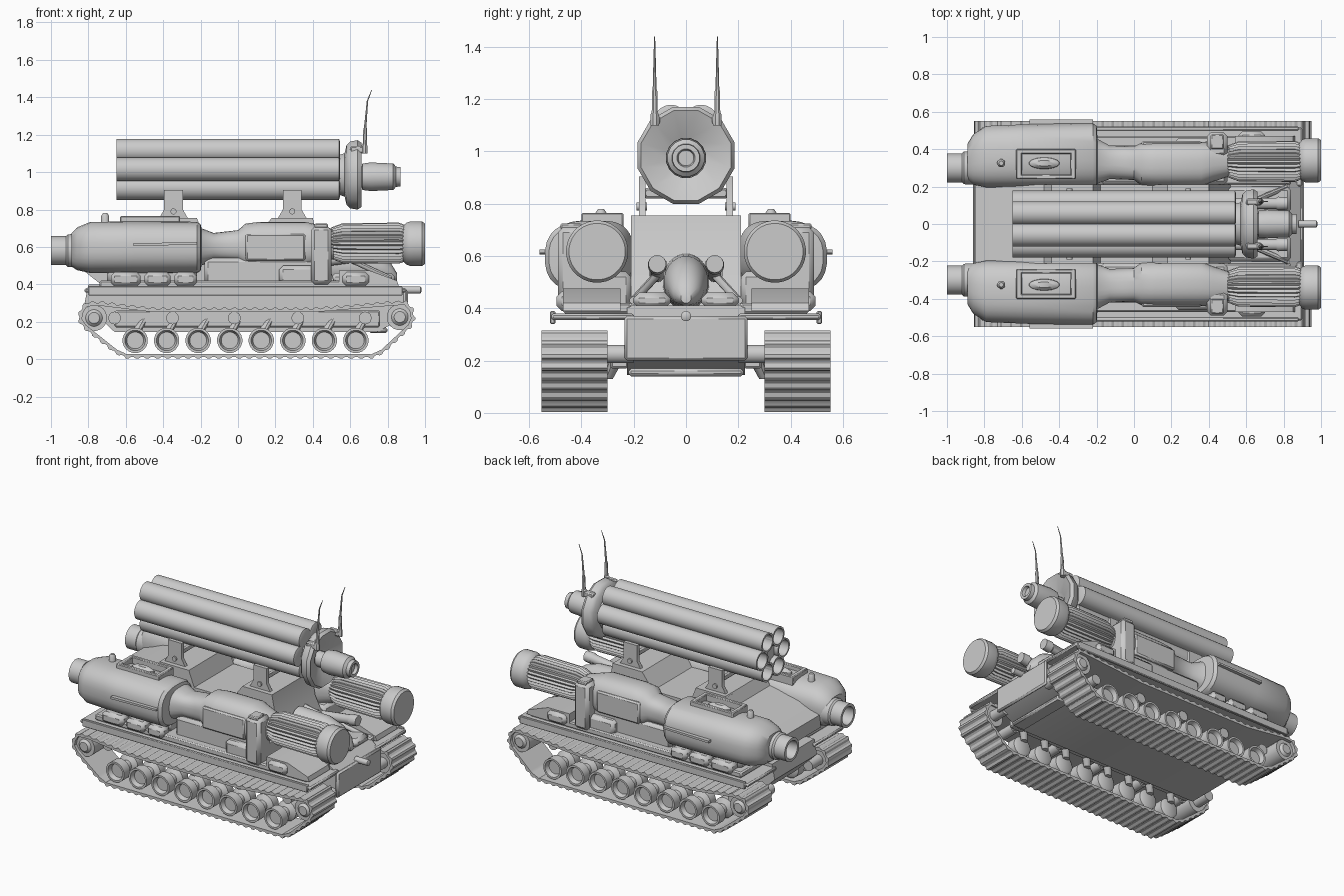
import bpy, bmesh, math
from mathutils import Vector


def finish(name, bm, angle=35):
    bmesh.ops.recalc_face_normals(bm, faces=bm.faces[:])
    me = bpy.data.meshes.new(name)
    bm.to_mesh(me)
    bm.free()
    for p in me.polygons:
        p.use_smooth = True
    me.set_sharp_from_angle(angle=math.radians(angle))
    ob = bpy.data.objects.new(name, me)
    bpy.context.collection.objects.link(ob)
    return ob


def place(axis, a, u, v):
    return {'x': (a, u, v), 'y': (u, a, v), 'z': (u, v, a)}[axis]


def loft(name, secs, axis='x', n=24, power=1.0, ridge=0.0):
    """Join elliptical sections (along, centre u, centre v, radius u, radius v)."""
    bm = bmesh.new()
    rings = []
    for a, cu, cv, ru, rv in secs:
        ring = []
        for i in range(n):
            t = 2 * math.pi * (i + 0.5) / n
            c, s = math.cos(t), math.sin(t)
            k = 1 - ridge * (i % 2)
            c = math.copysign(abs(c) ** power, c) * k
            s = math.copysign(abs(s) ** power, s) * k
            ring.append(bm.verts.new(place(axis, a, cu + ru * c, cv + rv * s)))
        rings.append(ring)
    for r0, r1 in zip(rings, rings[1:]):
        for i in range(n):
            j = (i + 1) % n
            bm.faces.new((r0[i], r0[j], r1[j], r1[i]))
    bm.faces.new(rings[0])
    bm.faces.new(rings[-1])
    return finish(name, bm)


def round_part(name, u, v, prof, axis='x', n=24):
    return loft(name, [(a, u, v, r, r) for a, r in prof], axis, n)


def prism(name, pts, y0, y1):
    """Extrude an x-z outline between two y values."""
    bm = bmesh.new()
    a = [bm.verts.new((x, y0, z)) for x, z in pts]
    b = [bm.verts.new((x, y1, z)) for x, z in pts]
    n = len(pts)
    for i in range(n):
        j = (i + 1) % n
        bm.faces.new((a[i], a[j], b[j], b[i]))
    bm.faces.new(a)
    bm.faces.new(b)
    return finish(name, bm)


def box(name, x0, x1, y0, y1, z0, z1, bevel=0.008):
    ob = prism(name, [(x0, z0), (x1, z0), (x1, z1), (x0, z1)], y0, y1)
    if bevel:
        m = ob.modifiers.new("bevel", 'BEVEL')
        m.width, m.segments = bevel, 1
    return ob


def resample(pts, count):
    pts = [Vector(p) for p in pts]
    segs = list(zip(pts, pts[1:] + pts[:1]))
    total = sum((b - a).length for a, b in segs)
    out = []
    for k in range(count):
        d = total * k / count
        for a, b in segs:
            L = (b - a).length
            if d <= L:
                out.append((a + (b - a) * d / L, (b - a).normalized()))
                break
            d -= L
    return out


def track(name, path, y0, y1):
    """Closed belt whose outside is stepped into cleats."""
    bm = bmesh.new()
    rings = []
    for k, (p, t) in enumerate(resample(path, 288)):
        nrm = Vector((t.y, -t.x))
        o = p + nrm * (0.0 if k % 4 < 2 else -0.009)
        q = p - nrm * 0.024
        rings.append([bm.verts.new(c) for c in
                      ((o.x, y0, o.y), (o.x, y1, o.y), (q.x, y1, q.y), (q.x, y0, q.y))])
    for r0, r1 in zip(rings, rings[1:] + rings[:1]):
        for i in range(4):
            j = (i + 1) % 4
            bm.faces.new((r0[i], r0[j], r1[j], r1[i]))
    return finish(name, bm, 25)


# Hull and centre bodywork
prism("hull", [(-0.80, 0.40), (-0.82, 0.30), (-0.66, 0.145), (0.74, 0.145),
               (0.89, 0.22), (0.90, 0.36), (0.83, 0.41)], -0.225, 0.225)
prism("centre_saddle", [(-0.72, 0.39), (-0.86, 0.50), (-0.85, 0.58), (-0.70, 0.64), (-0.48, 0.68),
                        (-0.44, 0.755), (-0.22, 0.755), (-0.18, 0.65), (0.10, 0.65), (0.18, 0.755),
                        (0.40, 0.755), (0.43, 0.60), (0.50, 0.46), (0.52, 0.39)], -0.21, 0.21)
box("bow_plate", 0.885, 0.91, -0.235, 0.235, 0.20, 0.37, 0.01)
box("bow_skid", 0.70, 0.80, -0.22, 0.22, 0.14, 0.17, 0.01)
round_part("tow_pin", 0, 0.37, [(0.88, 0.02), (0.975, 0.02), (0.98, 0.012)], n=12)
loft("bow_dome", [(0.45, 0, 0.50, 0.09, 0.11), (0.66, 0, 0.50, 0.085, 0.10), (0.76, 0, 0.485, 0.07, 0.08),
                  (0.82, 0, 0.46, 0.05, 0.05), (0.85, 0, 0.44, 0.02, 0.02)])

# Launcher tubes in a ring of six
CZ = 1.015
for i in range(6):
    t = math.radians(60 * i)
    round_part("launch_tube", 0.115 * math.cos(t), CZ + 0.115 * math.sin(t),
               [(-0.45, 0.052), (-0.65, 0.052), (-0.65, 0.064), (0.54, 0.064), (0.545, 0.05)])
round_part("launcher_core", 0, CZ, [(-0.62, 0.06), (0.60, 0.06)])
round_part("launcher_disc", 0, 0.985,
           [(0.54, 0.11), (0.57, 0.12), (0.58, 0.165), (0.60, 0.185), (0.64, 0.192), (0.66, 0.178),
            (0.655, 0.165), (0.62, 0.07), (0.60, 0.04)], n=12)
round_part("launcher_motor", 0, 0.975,
           [(0.59, 0.05), (0.66, 0.05), (0.665, 0.072), (0.71, 0.078), (0.83, 0.072), (0.845, 0.055),
            (0.87, 0.053), (0.87, 0.035), (0.85, 0.03)], n=16)

TRACK = [(-0.60, 0.003), (0.72, 0.003), (0.78, 0.03), (0.93, 0.17), (0.95, 0.215), (0.94, 0.27),
         (0.90, 0.315), (0.82, 0.31), (0.40, 0.275), (-0.45, 0.275), (-0.74, 0.31), (-0.82, 0.305),
         (-0.85, 0.26), (-0.86, 0.21), (-0.83, 0.165), (-0.66, 0.03)]

for s, side in ((-1, "front"), (1, "back")):
    def nm(part):
        return side + "_" + part

    def sbox(part, x0, x1, y0, y1, z0, z1, bevel=0.008):
        return box(nm(part), x0, x1, s * y0, s * y1, z0, z1, bevel)

    # Running gear
    track(nm("track"), TRACK, s * 0.30, s * 0.552)
    for i in range(8):
        x = -0.55 + 0.1686 * i
        prof = [(0.31, 0.05), (0.32, 0.066), (0.38, 0.068), (0.40, 0.035), (0.45, 0.035),
                (0.46, 0.068), (0.525, 0.068), (0.525, 0.055), (0.495, 0.045)]
        round_part(nm("road_wheel"), x, 0.10, [(s * a, r) for a, r in prof], 'y', 20)
        loft(nm("swing_arm"), [(0.13, x, s * 0.30, 0.022, 0.02), (0.22, x + 0.05, s * 0.26, 0.03, 0.03)], 'z', 10)
    for x, z in ((-0.77, 0.22), (0.865, 0.225)):
        prof = [(0.20, 0.035), (0.31, 0.035), (0.31, 0.07), (0.53, 0.07), (0.53, 0.045), (0.545, 0.03)]
        round_part(nm("end_wheel"), x, z, [(s * a, r) for a, r in prof], 'y', 20)
    for x in (-0.66, -0.35, -0.02, 0.32, 0.68):
        prof = [(0.20, 0.025), (0.33, 0.025), (0.33, 0.034), (0.45, 0.034)]
        round_part(nm("return_roller"), x, 0.22, [(s * a, r) for a, r in prof], 'y', 14)
    sbox("suspension_beam", -0.66, 0.76, 0.22, 0.29, 0.17, 0.26)

    # Fender and stowage
    sbox("fender", -0.82, 0.90, 0.20, 0.515, 0.355, 0.38)
    sbox("fender_lip", -0.80, 0.88, 0.50, 0.52, 0.34, 0.39, 0.004)
    sbox("deck_block", -0.74, 0.84, 0.21, 0.47, 0.38, 0.42)
    sbox("pod_support", -0.18, 0.50, 0.21, 0.42, 0.40, 0.54, 0.02)
    sbox("pod_cradle", -0.70, -0.22, 0.21, 0.42, 0.40, 0.50, 0.02)
    for x0, x1 in ((-0.68, -0.52), (-0.50, -0.36), (-0.34, -0.22), (0.56, 0.70)):
        sbox("stowage_box", x0, x1, 0.40, 0.495, 0.39, 0.465, 0.02)
    prism(nm("bow_stowage"), [(0.54, 0.39), (0.86, 0.39), (0.85, 0.42), (0.70, 0.475), (0.54, 0.475)],
          s * 0.25, s * 0.47)

    # Side pod: nozzle, main drum, neck and mid drum
    round_part(nm("pod_nozzle"), s * 0.30, 0.58,
               [(-0.92, 0.055), (-1.0, 0.06), (-1.0, 0.078), (-0.92, 0.078), (-0.91, 0.088), (-0.86, 0.09)])
    pod = [(-0.89, 0.33, 0.585, 0.10, 0.09), (-0.86, 0.345, 0.59, 0.135, 0.115),
           (-0.79, 0.36, 0.597, 0.165, 0.137), (-0.55, 0.365, 0.597, 0.17, 0.14),
           (-0.22, 0.368, 0.597, 0.172, 0.138), (-0.20, 0.365, 0.597, 0.16, 0.125),
           (-0.195, 0.335, 0.60, 0.12, 0.10), (-0.13, 0.33, 0.60, 0.09, 0.075),
           (0.0, 0.325, 0.605, 0.09, 0.085), (0.04, 0.32, 0.605, 0.115, 0.12),
           (0.12, 0.32, 0.605, 0.12, 0.13), (0.36, 0.32, 0.605, 0.12, 0.13),
           (0.42, 0.33, 0.61, 0.105, 0.11), (0.51, 0.335, 0.615, 0.08, 0.08)]
    loft(nm("pod_body"), [(a, s * y, z, ry, rz) for a, y, z, ry, rz in pod], n=28, power=0.78)
    sbox("pod_side_panel", 0.04, 0.36, 0.40, 0.445, 0.525, 0.67, 0.01)
    prism(nm("pod_fin"), [(-0.56, 0.605), (-0.22, 0.612), (-0.22, 0.625), (-0.56, 0.62)], s * 0.50, s * 0.56)
    sbox("pylon", 0.39, 0.50, 0.36, 0.49, 0.40, 0.71, 0.02)
    sbox("pylon_foot", 0.22, 0.50, 0.30, 0.46, 0.39, 0.50, 0.02)
    sbox("pylon_cap", 0.41, 0.48, 0.40, 0.48, 0.70, 0.725, 0.006)

    # Ribbed drum and rounded end cap
    drum = [(0.50, 0.085), (0.56, 0.107), (0.86, 0.110), (0.90, 0.095)]
    loft(nm("ribbed_drum"), [(a, s * 0.335, 0.62, r, r) for a, r in drum], n=56, ridge=0.11)
    round_part(nm("drum_cap"), s * 0.34, 0.617,
               [(0.88, 0.09), (0.90, 0.112), (0.92, 0.119), (0.985, 0.119), (1.0, 0.108)], n=32)

    # Hatch on top of the pod: frame, inset and handle
    for x0, x1, y0, y1 in ((-0.63, -0.60, 0.24, 0.40), (-0.34, -0.31, 0.24, 0.40),
                           (-0.61, -0.33, 0.24, 0.265), (-0.61, -0.33, 0.375, 0.40)):
        sbox("hatch_frame", x0, x1, y0, y1, 0.69, 0.765, 0.005)
    loft(nm("hatch_dome"), [(0.70, -0.48, s * 0.325, 0.09, 0.035), (0.745, -0.48, s * 0.325, 0.08, 0.03),
                            (0.76, -0.48, s * 0.325, 0.05, 0.015)], 'z', 16)
    round_part(nm("pod_stud"), -0.71, s * 0.325, [(0.70, 0.022), (0.765, 0.022), (0.78, 0.012)], 'z', 12)

    # Launcher brackets
    for x in (-0.345, 0.29):
        prism(nm("launcher_bracket"), [(x - 0.09, 0.73), (x + 0.09, 0.73), (x + 0.05, 0.80), (x + 0.05, 0.905),
                                       (x - 0.05, 0.905), (x - 0.05, 0.80)], s * 0.155, s * 0.18)
        box(nm("bracket_shelf"), x - 0.045, x + 0.045, 0, s * 0.16, 0.82, 0.86)
        box(nm("bracket_base"), x - 0.10, x + 0.10, s * 0.13, s * 0.20, 0.72, 0.755)
        round_part(nm("bracket_pin"), x, 0.79, [(s * 0.15, 0.016), (s * 0.19, 0.016)], 'y', 12)

    # Antenna with a bent tip
    y = s * 0.12
    loft(nm("antenna"), [(1.10, 0.675, y, 0.018, 0.018), (1.14, 0.675, y, 0.018, 0.018),
                         (1.15, 0.678, y, 0.012, 0.012), (1.23, 0.68, y, 0.011, 0.011),
                         (1.24, 0.68, y, 0.007, 0.008), (1.38, 0.692, y, 0.004, 0.004),
                         (1.44, 0.715, y, 0.002, 0.002)], 'z', 8)
    box(nm("antenna_mount"), 0.60, 0.685, s * 0.10, s * 0.135, 1.10, 1.14)

    # Small bow barrels and struts
    loft(nm("bow_barrel"), [(0.50, s * 0.11, 0.53, 0.03, 0.03), (0.76, s * 0.11, 0.565, 0.03, 0.03),
                            (0.77, s * 0.11, 0.565, 0.037, 0.037), (0.82, s * 0.11, 0.57, 0.034, 0.034)], n=14)
    loft(nm("bow_strut"), [(0.40, s * 0.09, 0.58, 0.016, 0.016), (0.56, s * 0.09, 0.55, 0.016, 0.016),
                           (0.82, s * 0.20, 0.43, 0.016, 0.016)], n=10)
    sbox("bow_step", 0.50, 0.84, 0.06, 0.20, 0.40, 0.46, 0.02)
